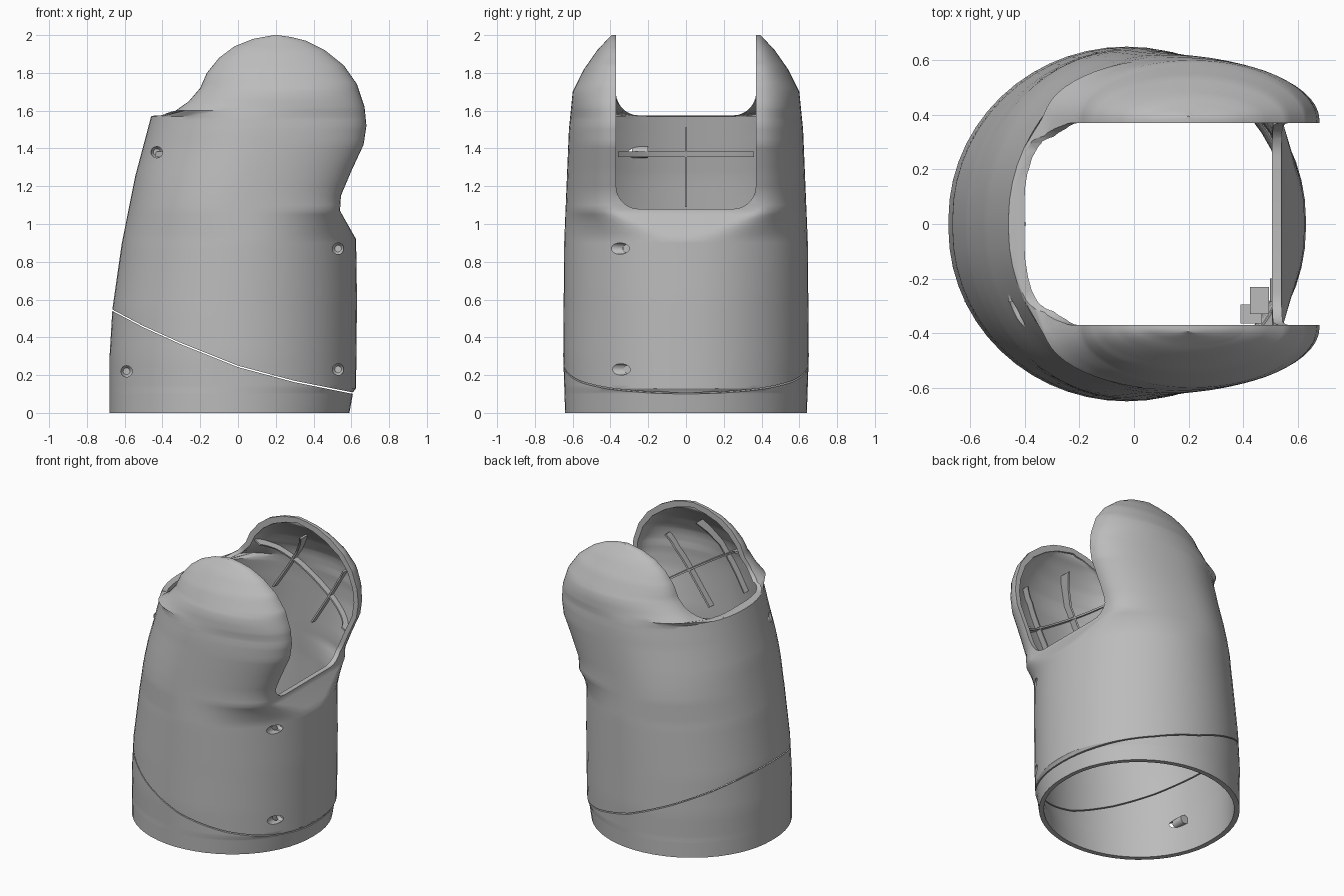
import bpy, bmesh
from math import sin, cos, pi, atan2
from mathutils import Matrix, Vector

if "Cube" in bpy.data.objects:
    bpy.data.objects.remove(bpy.data.objects["Cube"])

grey = bpy.data.materials.new("shell grey")
grey.use_nodes = True
grey.diffuse_color = (0.5, 0.5, 0.5, 1)
grey.node_tree.nodes["Principled BSDF"].inputs["Base Color"].default_value = (0.5, 0.5, 0.5, 1)

# Side outlines and half depth of the casing, as (height, value)
BACK = [(0, -.68), (.3, -.68), (.55, -.665), (.9, -.615), (1.25, -.545), (1.57, -.46), (1.6, -.33),
        (1.65, -.26), (1.72, -.2), (1.8, -.165), (1.88, -.1), (1.94, -.02), (1.98, .08), (2, .19)]
NOSE = [(0, .59), (.11, .61), (.13, .625), (.6, .63), (.92, .625), (1.07, .54), (1.15, .545),
        (1.28, .6), (1.42, .665), (1.52, .68), (1.62, .67), (1.74, .63), (1.84, .56),
        (1.92, .46), (1.97, .36), (1.99, .28), (2, .21)]
DEPTH = [(0, .64), (.3, .65), (.9, .645), (1.5, .62), (1.7, .6), (1.82, .54), (1.92, .47), (2, .395)]
SEAM = [(-.8, .64), (-.67, .55), (-.5, .46), (-.3, .37), (0, .25), (.3, .17), (.6, .11), (.8, .085)]
SLOT = .37
WALL = .035


def lerp(curve, t):
    for (a, u), (b, v) in zip(curve, curve[1:]):
        if t <= b:
            return u + (v - u) * max(0, t - a) / (b - a)
    return curve[-1][1]


def make(name, bm):
    bmesh.ops.recalc_face_normals(bm, faces=bm.faces)
    mesh = bpy.data.meshes.new(name)
    bm.to_mesh(mesh)
    bm.free()
    obj = bpy.data.objects.new(name, mesh)
    bpy.context.collection.objects.link(obj)
    return obj


def loft(name, rings):
    bm = bmesh.new()
    loops = [[bm.verts.new(p) for p in ring] for ring in rings]
    for a, b in zip(loops, loops[1:]):
        for i in range(len(a)):
            j = (i + 1) % len(a)
            bm.faces.new((a[i], a[j], b[j], b[i]))
    bm.faces.new(loops[0])
    bm.faces.new(loops[-1])
    return make(name, bm)


def box(name, centre, size, tilt=0):
    bm = bmesh.new()
    m = Matrix.Translation(centre) @ Matrix.Rotation(tilt, 4, 'Y') @ Matrix.Diagonal((*size, 1))
    bmesh.ops.create_cube(bm, size=1, matrix=m)
    return make(name, bm)


def pin(name, x, z, radius, front, rear):
    bm = bmesh.new()
    m = Matrix.Translation((x, (front + rear) / 2, z)) @ Matrix.Rotation(pi / 2, 4, 'X')
    bmesh.ops.create_cone(bm, cap_ends=True, segments=16, radius1=radius, radius2=radius,
                          depth=rear - front, matrix=m)
    return make(name, bm)


def boolean(obj, cutter, op):
    mod = obj.modifiers.new("cut", 'BOOLEAN')
    mod.operation, mod.solver, mod.object = op, 'EXACT', cutter
    dg = bpy.context.evaluated_depsgraph_get()
    dg.update()
    mesh = bpy.data.meshes.new_from_object(obj.evaluated_get(dg))
    obj.modifiers.clear()
    obj.data = mesh


def drop(*objs):
    for o in objs:
        bpy.data.objects.remove(o)


def copy(obj, name):
    new = obj.copy()
    new.data = obj.data.copy()
    new.name = name
    bpy.context.collection.objects.link(new)
    return new


def casing(name, t):
    """Closed casing volume, shrunk inward by t and left long at the bottom."""
    levels = sorted({z for c in (BACK, NOSE, DEPTH) for z, _ in c} | {i / 20 for i in range(40)})
    rings = []
    for z in levels:
        x0, x1, h = lerp(BACK, z) + t, lerp(NOSE, z) - t, lerp(DEPTH, z) - t
        mid = (x0 + x1) / 2
        if x1 - x0 < .02:
            x0, x1 = mid - .01, mid + .01
        f0 = lerp([(1.57, .02), (1.6, .38)], z)
        f1 = lerp([(.92, .02), (1.07, .38)], z)
        height = z - t * max(0, z - 1.57) / .43
        if z == 0 and t:
            height = -.1
        half = []
        n = 14
        for i in range(2 * n + 1):
            a = pi * i / (2 * n)
            x, f = (x1, f1) if i < n else (x0, f0)
            half.append((mid + abs(x - mid) * cos(a), f + max(h - f, .005) * sin(a)))
        half[n] = (mid, max(h, max(f0, f1) + .005))
        rings.append([(x, y, height) for x, y in half] + [(x, -y, height) for x, y in reversed(half)])
    return loft(name, rings)


# Round-cornered fork slot, lower on the nose side
r = .12
corner = [(SLOT - r + r * cos(a), r - r * sin(a)) for a in [pi / 2 * i / 8 for i in range(9)]]
u = [(SLOT, 2)] + corner + [(-y, z) for y, z in reversed(corner)] + [(-SLOT, 2)]
slot = loft("slot_cutter", [[(x, y, z + base) for y, z in u]
                            for x, base in ((-1, 1.575), (-.25, 1.575), (.45, 1.08), (1, 1.08))])

# Hollow casing
shell = casing("upper_shell", 0)
inner = casing("inner_volume", WALL)
boolean(shell, inner, 'DIFFERENCE')
boolean(shell, slot, 'DIFFERENCE')
parts = []

# Recessed screws
for i, (x, z) in enumerate([(-.43, 1.38), (.53, .87), (.53, .23), (-.59, .22)]):
    hole = pin("hole_cutter", x, z, .03, -1, -.2)
    boolean(shell, hole, 'DIFFERENCE')
    drop(hole)
    screw = pin(f"screw_{i + 1}", x, z, .031, -.285, -.2)
    bm = bmesh.new()
    bm.from_mesh(screw.data)
    face = min(bm.faces, key=lambda f: f.calc_center_median().y)
    bmesh.ops.inset_individual(bm, faces=[face], thickness=.013, depth=0)
    bmesh.ops.translate(bm, verts=face.verts, vec=(0, .02, 0))
    bm.to_mesh(screw.data)
    bm.free()
    parts.append(screw)

# Split off the base cuff along the curved seam
def under_seam(gap):
    outline = [(x, z - gap) for x, z in SEAM] + [(.8, -.5), (-.8, -.5)]
    return loft("seam_cutter", [[(x, y, z) for x, z in outline] for y in (-1, 1)])


cuff = copy(shell, "base_cuff")
above, below = under_seam(0), under_seam(.008)
boolean(shell, above, 'DIFFERENCE')
boolean(cuff, below, 'INTERSECT')
drop(above, below)
parts += [shell, cuff]

# Stiffening ribs that follow the inner wall
band = casing("rib_band", .025)
core = casing("rib_core", .08)
boolean(band, core, 'DIFFERENCE')
boolean(band, slot, 'DIFFERENCE')
along = Vector((-.75, 0, .48)).normalized()
tilt = atan2(-along.z, along.x)
for side, label in ((-1, "front"), (1, "rear")):
    hub = Vector((.2, side * .53, 1.52))
    parts.append(box(f"{label}_cross_rib", hub, (.85, .27, .012), tilt))
    for k in (-1, 1):
        parts.append(box(f"{label}_long_rib_{'low' if k < 0 else 'high'}",
                         hub + along * k * .17, (.012, .27, .55), tilt))
parts.append(box("back_wall_shelf", (-.45, 0, 1.37), (.5, .72, .03)))
parts.append(box("back_wall_fin", (-.45, 0, 1.3), (.5, .012, .42)))
for rib in parts[-8:]:
    boolean(rib, band, 'INTERSECT')
drop(band, core, inner, slot)

# Stepped screw bosses inside the nose wall
for z in (.23, .87):
    parts.append(box("boss_step", (.46, -.28, z), (.07, .1, .08)))
    parts.append(box("boss_foot", (.43, -.33, z), (.08, .07, .06)))

# Finish
bpy.ops.object.select_all(action='DESELECT')
for obj in parts:
    obj.data.materials.clear()
    obj.data.materials.append(grey)
    obj.select_set(True)
bpy.context.view_layer.objects.active = shell
bpy.ops.object.shade_smooth_by_angle(angle=pi / 6)
